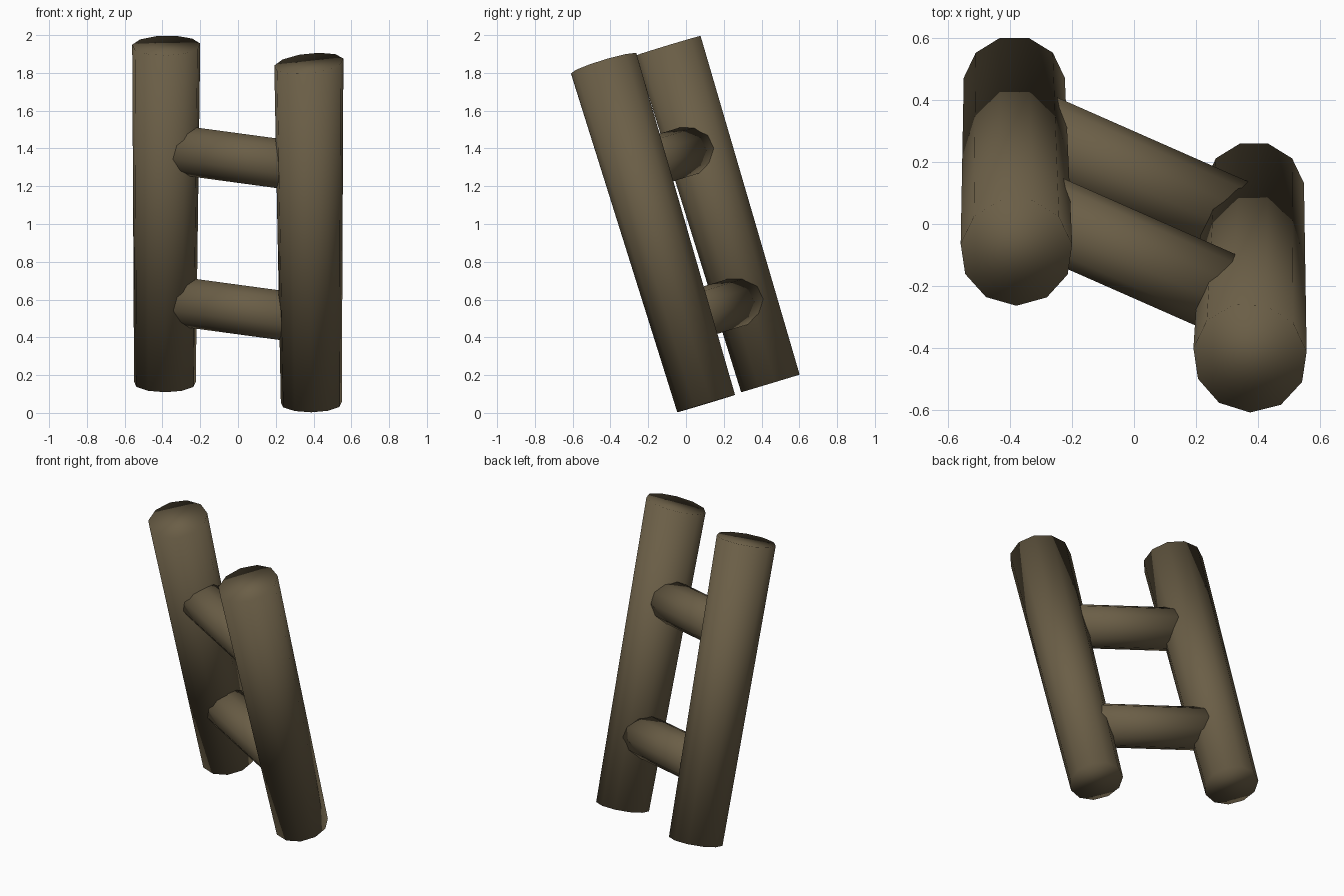
import bpy, bmesh, math
from mathutils import Vector

if "Cube" in bpy.data.objects:
    bpy.data.objects.remove(bpy.data.objects["Cube"])

SIDES = 11
wood = bpy.data.materials.new("brown_wood")
wood.diffuse_color = (0.145, 0.112, 0.062, 1)
wood.use_nodes = True
wood.node_tree.nodes["Principled BSDF"].inputs["Base Color"].default_value = wood.diffuse_color


def log(name, a, b, ra, rb, ref, tilt=0.0):
    """Tapered log from a to b; ref sets the rim's side axis, tilt slants the end cut."""
    a, b = Vector(a), Vector(b)
    axis = (b - a).normalized()
    side = (Vector(ref) - axis * axis.dot(Vector(ref))).normalized()
    up = axis.cross(side)
    bm = bmesh.new()
    rims = []
    for c, r, t in ((a, ra, 0), (b, rb, tilt)):
        rim = []
        for i in range(SIDES):
            ang = 2 * math.pi * i / SIDES - math.pi / 2
            s, u = r * math.cos(ang), r * math.sin(ang)
            rim.append(bm.verts.new(c + side * s + up * u + axis * t * s))
        rims.append(rim)
    for i in range(SIDES):
        j = (i + 1) % SIDES
        bm.faces.new((rims[0][i], rims[0][j], rims[1][j], rims[1][i]))
    bm.faces.new(rims[0][::-1])
    bm.faces.new(rims[1])
    bmesh.ops.recalc_face_normals(bm, faces=bm.faces)
    for f in bm.faces:
        f.smooth = True
    me = bpy.data.meshes.new(name)
    bm.to_mesh(me)
    bm.free()
    me.materials.append(wood)
    ob = bpy.data.objects.new(name, me)
    bpy.context.collection.objects.link(ob)
    return ob


# Leaning posts
log("left_post", (-0.387, 0.45, 0.157), (-0.38, -0.09, 1.945), 0.165, 0.182, (1, 0, 0), 0.02)
log("right_post", (0.388, 0.11, 0.05), (0.375, -0.432, 1.85), 0.163, 0.185, (1, 0, 0), 0.1)

# Rungs running between the posts' centres
half = Vector((0.37, -0.163, -0.05))
for name, z, y in (("lower_rung", 0.55, 0.155), ("upper_rung", 1.352, -0.098)):
    mid = Vector((0, y, z))
    log(name, mid - half, mid + half, 0.133, 0.133, (0, 1, 0))
